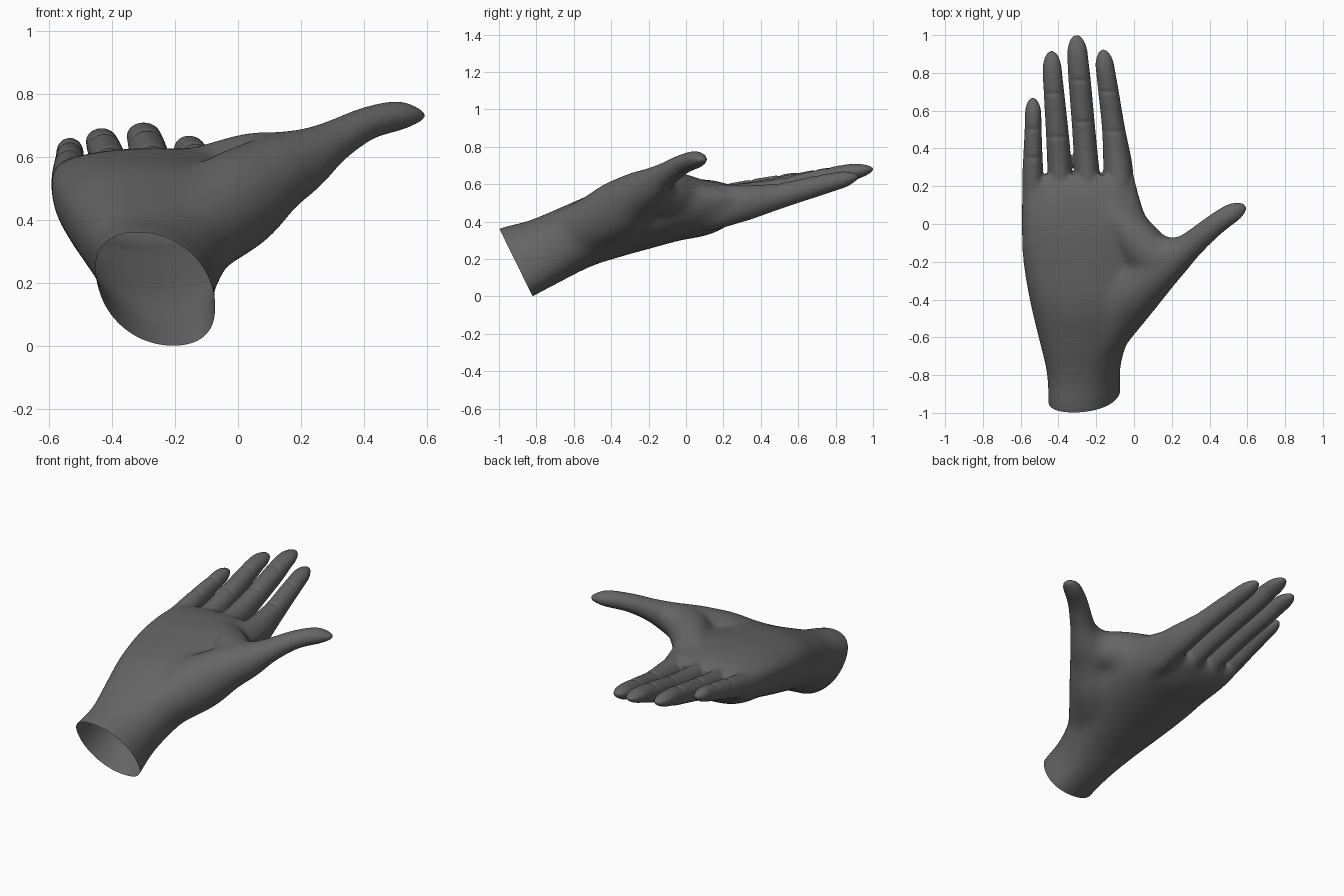
import bpy, bmesh, math
from mathutils import Vector

SIDES = 32


def spline(rows, steps):
    """Catmull-Rom interpolation through rows of numbers."""
    rows = [Vector(r) for r in rows]
    pad = [2 * rows[0] - rows[1]] + rows + [2 * rows[-1] - rows[-2]]
    out = []
    for i in range(1, len(pad) - 2):
        a, b, c, d = pad[i - 1:i + 3]
        for s in range(steps):
            t = s / steps
            out.append(0.5 * (2 * b + (c - a) * t + (2 * a - 5 * b + 4 * c - d) * t * t
                              + (3 * b - a - 3 * c + d) * t ** 3))
    return out + [rows[-1]]


def loft(bm, rings):
    """Skin a list of point rings and close both ends."""
    loops = [[bm.verts.new(p) for p in ring] for ring in rings]
    for lo, hi in zip(loops, loops[1:]):
        for i in range(SIDES):
            j = (i + 1) % SIDES
            bm.faces.new((lo[i], lo[j], hi[j], hi[i]))
    bm.faces.new(loops[0][::-1])
    bm.faces.new(loops[-1])


def digit(bm, rows, dome=2.1):
    """Round tapering tube; rows are x, y, z, side radius, height radius."""
    pts = spline(rows, 14)
    tip = pts[-1].copy()
    length = dome * rows[-1][3]
    rings = []
    for i, p in enumerate(pts):
        q = pts[min(i + 1, len(pts) - 1)] - pts[max(i - 1, 0)]
        axis = Vector(q[:3]).normalized()
        side = axis.cross(Vector((0, 0, 1))).normalized()
        up = side.cross(axis)
        d = (Vector(tip[:3]) - Vector(p[:3])).length
        k = math.sqrt(max(0.004, 1 - max(0, 1 - d / length) ** 2))
        rings.append([Vector(p[:3]) + k * (side * p[3] * math.cos(a) + up * p[4] * math.sin(a))
                      for a in (2 * math.pi * n / SIDES for n in range(SIDES))])
    loft(bm, rings)


def palm(bm, rows):
    """Rows: y, z, left x, right x, height above, height below, tilt in degrees, shear."""
    rings = []
    for y, z, x0, x1, up, down, tilt, shear in spline(rows, 8):
        t = math.radians(tilt)
        ring = []
        for n in range(SIDES):
            a = 2 * math.pi * n / SIDES
            c, s = math.cos(a), math.sin(a)
            v = (up if s > 0 else down) * math.copysign(abs(s) ** 0.9, s)
            x = (x0 + x1) / 2 + (x1 - x0) / 2 * math.copysign(abs(c) ** 0.9, c) - shear * s
            ring.append(Vector((x, y - v * math.sin(t), z + v * math.cos(t))))
        rings.append(ring)
    loft(bm, rings)


bm = bmesh.new()

# wrist and palm
palm(bm, [
    (-1.05, 0.115, -0.445, -0.080, 0.20, 0.208, 26, 0.06),
    (-0.91, 0.185, -0.445, -0.080, 0.20, 0.208, 26, 0.06),
    (-0.76, 0.25, -0.460, -0.073, 0.175, 0.195, 26, 0.04),
    (-0.58, 0.335, -0.51, -0.02, 0.165, 0.19, 22, 0.02),
    (-0.40, 0.42, -0.555, 0.04, 0.155, 0.215, 17, 0),
    (-0.20, 0.48, -0.589, 0.08, 0.13, 0.22, 11, 0),
    (-0.05, 0.52, -0.597, 0.085, 0.107, 0.222, 6, 0),
    (0.08, 0.535, -0.597, 0.05, 0.092, 0.215, 3, 0),
    (0.18, 0.53, -0.594, 0.02, 0.083, 0.177, 0, 0),
    (0.26, 0.525, -0.588, -0.003, 0.058, 0.12, 0, 0)])

# fingers, rooted deep under the knuckles
digit(bm, [(-0.085, 0.05, 0.475, 0.085, 0.13), (-0.083, 0.17, 0.48, 0.083, 0.124),
           (-0.085, 0.3, 0.497, 0.078, 0.098), (-0.108, 0.5, 0.537, 0.061, 0.068),
           (-0.135, 0.7, 0.59, 0.054, 0.055), (-0.152, 0.82, 0.62, 0.050, 0.046),
           (-0.165, 0.925, 0.644, 0.045, 0.031)])
digit(bm, [(-0.238, 0.05, 0.47, 0.07, 0.14), (-0.243, 0.17, 0.485, 0.072, 0.125),
           (-0.251, 0.3, 0.515, 0.066, 0.09), (-0.266, 0.5, 0.56, 0.061, 0.07),
           (-0.287, 0.75, 0.625, 0.059, 0.06), (-0.298, 0.88, 0.662, 0.055, 0.046),
           (-0.305, 1.003, 0.682, 0.050, 0.030)])
digit(bm, [(-0.38, 0.05, 0.475, 0.068, 0.13), (-0.385, 0.15, 0.49, 0.07, 0.115),
           (-0.393, 0.28, 0.52, 0.065, 0.083), (-0.406, 0.48, 0.57, 0.060, 0.066),
           (-0.424, 0.7, 0.622, 0.054, 0.056), (-0.432, 0.8, 0.645, 0.051, 0.046),
           (-0.437, 0.918, 0.66, 0.047, 0.031)])
digit(bm, [(-0.525, 0.02, 0.50, 0.068, 0.10), (-0.531, 0.12, 0.51, 0.063, 0.09),
           (-0.535, 0.22, 0.53, 0.058, 0.073), (-0.535, 0.38, 0.57, 0.050, 0.06),
           (-0.534, 0.5, 0.597, 0.045, 0.052), (-0.534, 0.58, 0.615, 0.043, 0.046),
           (-0.536, 0.67, 0.63, 0.038, 0.030)])

# thumb with the mound at its base
digit(bm, [(-0.22, -0.68, 0.30, 0.12, 0.14), (-0.11, -0.49, 0.385, 0.15, 0.155),
           (0, -0.355, 0.465, 0.15, 0.162), (0.1, -0.265, 0.535, 0.13, 0.133),
           (0.2, -0.19, 0.586, 0.10, 0.105), (0.3, -0.11, 0.648, 0.073, 0.070),
           (0.4, -0.026, 0.702, 0.060, 0.053), (0.5, 0.046, 0.729, 0.053, 0.047),
           (0.592, 0.096, 0.732, 0.046, 0.030)])

# web between thumb and index finger
digit(bm, [(-0.16, 0.10, 0.51, 0.10, 0.11), (-0.01, -0.05, 0.542, 0.115, 0.125),
           (0.08, -0.15, 0.562, 0.125, 0.122), (0.17, -0.17, 0.588, 0.112, 0.10),
           (0.30, -0.10, 0.645, 0.065, 0.060)])

bmesh.ops.recalc_face_normals(bm, faces=bm.faces)
mesh = bpy.data.meshes.new("hand_parts")
bm.to_mesh(mesh)
bm.free()
hand = bpy.data.objects.new("hand", mesh)
bpy.context.collection.objects.link(hand)


def bake():
    """Apply the modifiers of the hand."""
    deps = bpy.context.evaluated_depsgraph_get()
    new = bpy.data.meshes.new_from_object(hand.evaluated_get(deps))
    hand.modifiers.clear()
    hand.data = new


# fuse all parts into one skin
fuse = hand.modifiers.new("fuse", 'REMESH')
fuse.mode = 'VOXEL'
fuse.voxel_size = 0.0075
bake()

# blend the joins of palm and thumb strongly, fingers only lightly
blend = hand.vertex_groups.new(name="blend")
for v in hand.data.vertices:
    reach = 0.25 if v.co.z > 0.5 else 0.34
    w = min(1, max(0, (reach - v.co.y) / 0.12)) * min(1, max(0, (0.4 - v.co.x) / 0.25))
    blend.add([v.index], w, 'REPLACE')
for name, count, group in (("soften_all", 6, ""), ("soften_palm", 170, "blend")):
    m = hand.modifiers.new(name, 'SMOOTH')
    m.factor, m.iterations, m.vertex_group = 0.5, count, group
bake()

# finger joint creases, and the open cut of the wrist
bm = bmesh.new()
bm.from_mesh(hand.data)
bm.normal_update()
creases = [(-0.18, 0.1, (0.49, 0.70)), (-0.335, -0.18, (0.54, 0.76)),
           (-0.475, -0.335, (0.46, 0.69)), (-0.7, -0.475, (0.35, 0.50))]
for v in bm.verts:
    if v.normal.z > 0 and v.co.y > 0.3:
        for x0, x1, ys in creases:
            if x0 < v.co.x <= x1:
                v.co.z -= 0.005 * v.normal.z * sum(
                    math.exp(-((v.co.y - y) / 0.012) ** 2) for y in ys)
bmesh.ops.bisect_plane(bm, geom=bm.verts[:] + bm.edges[:] + bm.faces[:],
                       plane_co=(0, -0.91, 0.183), plane_no=(0, -0.897, -0.442),
                       clear_outer=True)
bm.to_mesh(hand.data)
bm.free()

skin = bpy.data.materials.new("dark grey skin")
skin.diffuse_color = (0.13, 0.13, 0.13, 1)
hand.data.materials.clear()
hand.data.materials.append(skin)
for p in hand.data.polygons:
    p.use_smooth = True
